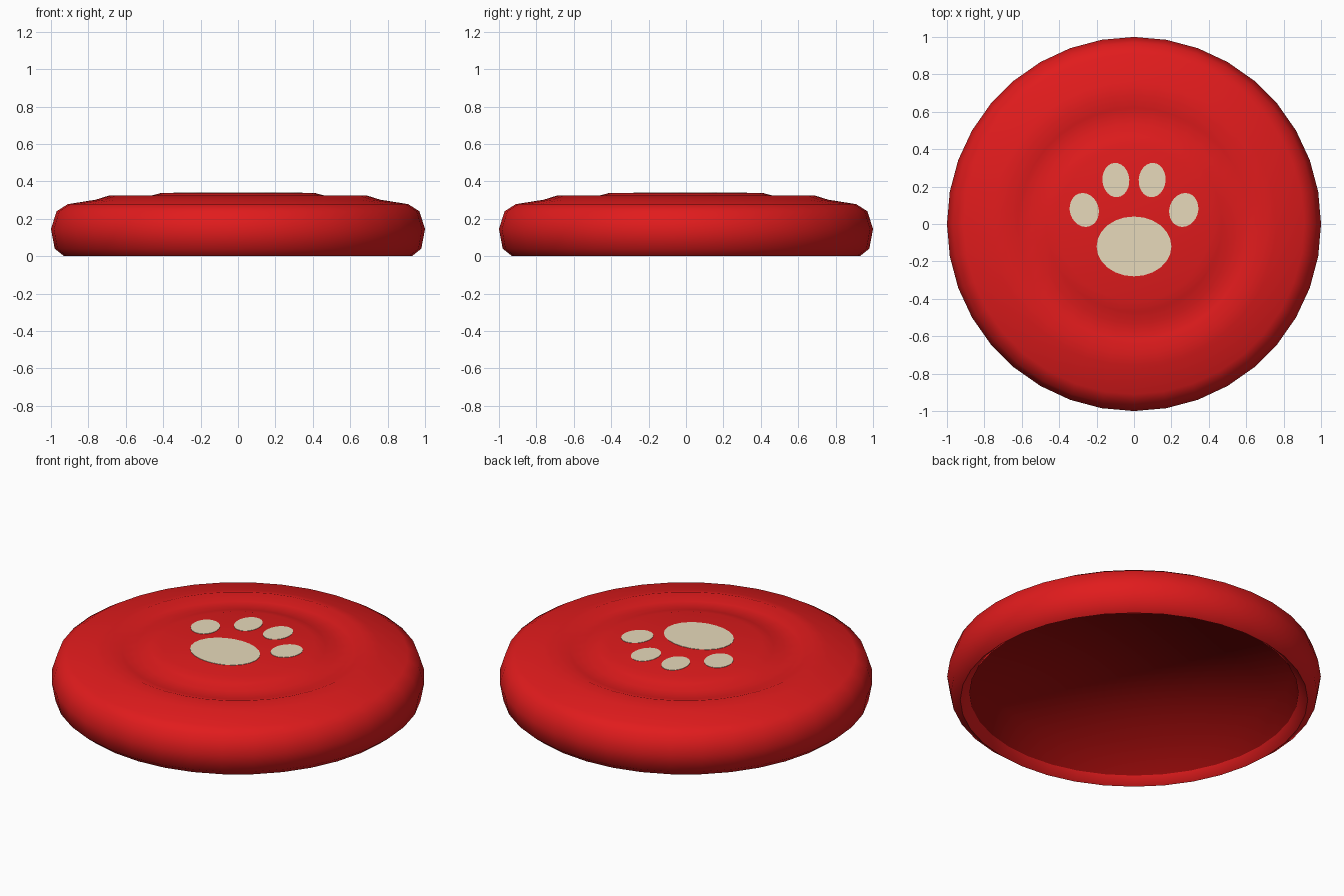
import bpy
import bmesh
from math import cos, sin, pi, radians, hypot
from mathutils import Matrix, Vector

cube = bpy.data.objects.get("Cube")
if cube:
    bpy.data.objects.remove(cube, do_unlink=True)


def material(name, color):
    mat = bpy.data.materials.new(name)
    mat.use_nodes = True
    mat.diffuse_color = color
    bsdf = next(n for n in mat.node_tree.nodes if n.type == 'BSDF_PRINCIPLED')
    bsdf.inputs["Base Color"].default_value = color
    return mat


def add_object(name, bm, *mats):
    bmesh.ops.recalc_face_normals(bm, faces=bm.faces)
    mesh = bpy.data.meshes.new(name)
    bm.to_mesh(mesh)
    bm.free()
    for mat in mats:
        mesh.materials.append(mat)
    obj = bpy.data.objects.new(name, mesh)
    bpy.context.collection.objects.link(obj)
    return obj


red = material("red plastic", (0.75, 0.011, 0.012, 1))
dark_red = material("dark red underside", (0.30, 0.003, 0.003, 1))
beige = material("beige paint", (0.80, 0.70, 0.495, 1))

SEGMENTS = 36
TOP = 0.338
LIP_RADIUS = 0.88
CEILING = 0.24

# Disc shell: profile from the centre, over the ridge and rim, up into the hollow
profile = [(0, TOP), (0.41, TOP), (0.47, 0.322), (0.53, 0.304), (0.62, 0.30),
           (0.69, 0.324), (0.76, 0.302), (0.91, 0.278), (0.97, 0.24),
           (1.0, 0.145), (0.98, 0.04), (0.93, 0),
           (LIP_RADIUS, 0.04), (0.865, CEILING)]

bm = bmesh.new()
verts = [bm.verts.new((r, 0, z)) for r, z in profile]
edges = [bm.edges.new(pair) for pair in zip(verts, verts[1:])]
bmesh.ops.spin(bm, geom=verts + edges, cent=(0, 0, 0), axis=(0, 0, 1),
               angle=2 * pi, steps=SEGMENTS, use_duplicate=False)
bmesh.ops.remove_doubles(bm, verts=bm.verts, dist=0.0005)

# Flat ceiling of the hollow
bmesh.ops.holes_fill(bm, edges=[e for e in bm.edges if e.is_boundary], sides=0)

# Darker hollow: every face that lies wholly within the lip, below the ceiling
for face in bm.faces:
    face.smooth = True
    face.material_index = int(all(
        v.co.z < CEILING + 0.001 and hypot(v.co.x, v.co.y) < LIP_RADIUS + 0.001
        for v in face.verts))

# Crisp edge where the shell meets the ground
for edge in bm.edges:
    edge.smooth = any(v.co.z > 0.001 for v in edge.verts)
add_object("disc_shell", bm, red, dark_red)


# Paw print: thin painted oval plates on the flat centre
def oval_plate(name, x, y, rx, ry, tilt=0):
    bm = bmesh.new()
    turn = Matrix.Rotation(radians(tilt), 3, 'Z')
    ring = []
    for i in range(24):
        a = 2 * pi * i / 24
        ring.append(bm.verts.new(turn @ Vector((rx * cos(a), ry * sin(a), 0))))
    face = bm.faces.new(ring)
    top = bmesh.ops.extrude_face_region(bm, geom=[face])["geom"]
    bmesh.ops.translate(bm, vec=(0, 0, 0.002),
                        verts=[g for g in top if isinstance(g, bmesh.types.BMVert)])
    obj = add_object(name, bm, beige)
    obj.location = (x, y, TOP)


oval_plate("paw_main_pad", 0, -0.12, 0.2, 0.16)
for side, s in (("left", 1), ("right", -1)):
    oval_plate(f"paw_inner_toe_{side}", s * 0.097, 0.235, 0.072, 0.092, -s * 5)
    oval_plate(f"paw_outer_toe_{side}", s * 0.266, 0.075, 0.077, 0.092, -s * 17)
